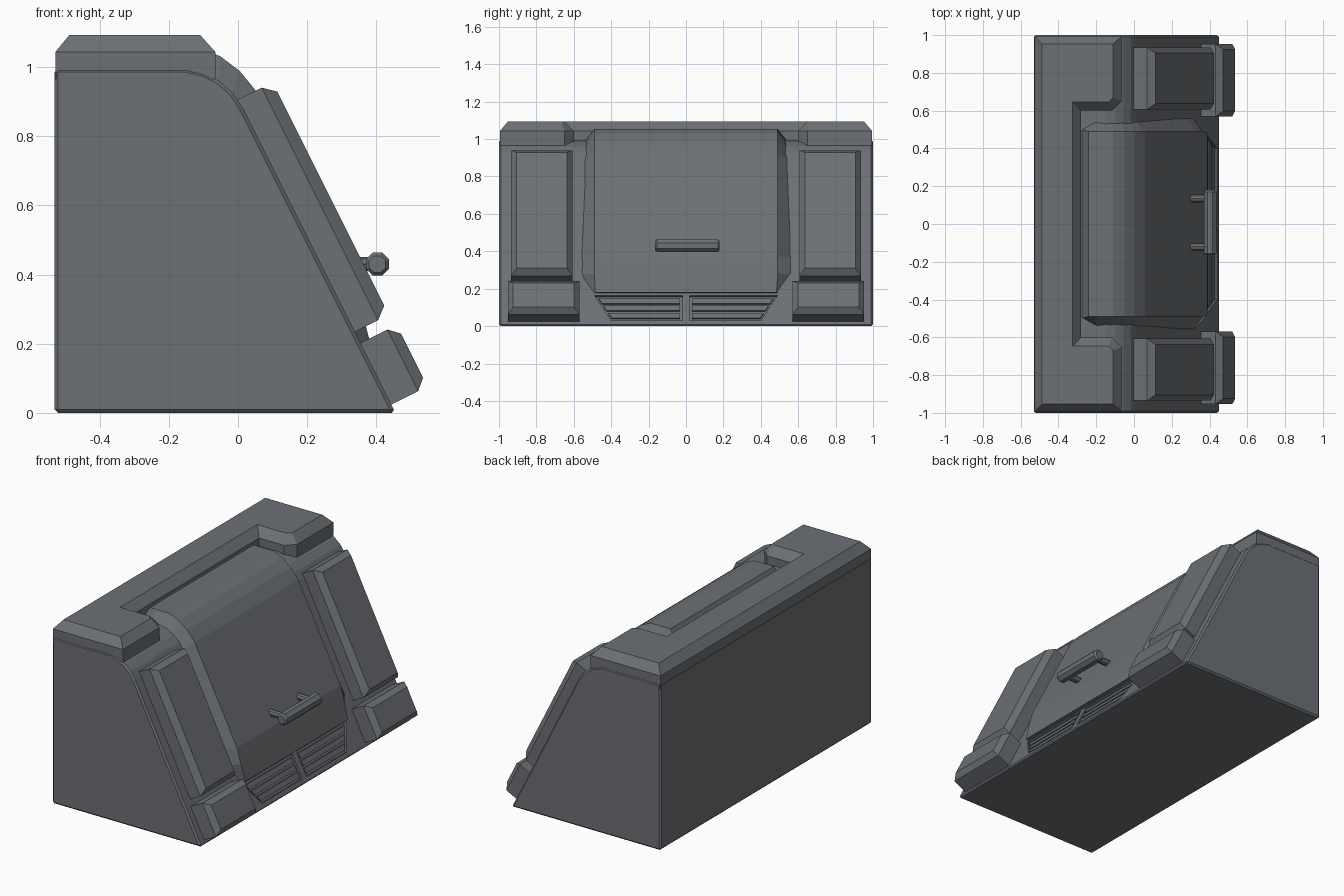
import bpy, bmesh, math
from mathutils import Vector

cube = bpy.data.objects.get("Cube")
if cube:
    bpy.data.objects.remove(cube, do_unlink=True)

grey = bpy.data.materials.new("slate grey")
grey.use_nodes = True
colour = (0.15, 0.163, 0.178, 1)
grey.diffuse_color = colour
grey.node_tree.nodes["Principled BSDF"].inputs["Base Color"].default_value = colour


def loft(name, rings):
    """Join equal-length rings of points with quads and close both ends."""
    bm = bmesh.new()
    loops = [[bm.verts.new(p) for p in ring] for ring in rings]
    for a, b in zip(loops, loops[1:]):
        for i in range(len(a)):
            j = (i + 1) % len(a)
            bm.faces.new((a[i], a[j], b[j], b[i]))
    bm.faces.new(loops[0])
    bm.faces.new(loops[-1])
    bmesh.ops.recalc_face_normals(bm, faces=bm.faces)
    mesh = bpy.data.meshes.new(name)
    bm.to_mesh(mesh)
    bm.free()
    mesh.materials.append(grey)
    obj = bpy.data.objects.new(name, mesh)
    bpy.context.collection.objects.link(obj)
    return obj


# Sloped front frame: s runs up the slope, d points out of it
FOOT = Vector((0.455, 0, 0))
UP = Vector((-0.447, 0, 0.894))
OUT = Vector((0.894, 0, 0.447))


def on_slope(s, y, d):
    return FOOT + UP * s + OUT * d + Vector((0, y, 0))


def slope_prism(name, outline, low, high):
    return loft(name, [[on_slope(s, y, d) for s, y in outline] for d in (low, high)])


def slope_box(name, s0, s1, y0, y1, shoulder, top, inset):
    rings = []
    for d, k in ((-0.01, 0), (shoulder, 0), (top, inset)):
        rings.append([on_slope(s, y, d) for s, y in
                      ((s0 + k, y0 + k), (s1 - k, y0 + k), (s1 - k, y1 - k), (s0 + k, y1 - k))])
    return loft(name, rings)


# Main body: side profile swept across the width
profile = [(-0.53, 0), (0.455, 0), (0.015, 0.88), (-0.015, 0.925), (-0.055, 0.96),
           (-0.1, 0.983), (-0.15, 0.995), (-0.53, 0.995)]
body = loft("body", [[(x, y, z) for x, z in profile] for y in (-1, 1)])
bevel = body.modifiers.new("edge bevel", "BEVEL")
bevel.width = 0.01
bevel.segments = 1
bevel.limit_method = "ANGLE"
bevel.angle_limit = math.radians(40)

# Top cap: U-shaped slab with chamfered rim
half = [(-0.528, 0.995), (-0.065, 0.995), (-0.065, 0.65), (-0.115, 0.6), (-0.28, 0.6)]
half_top = [(-0.487, 0.953), (-0.11, 0.953), (-0.11, 0.668), (-0.133, 0.647), (-0.326, 0.647)]


def u_ring(points, z):
    return [(x, y, z) for x, y in points] + [(x, -y, z) for x, y in reversed(points)]


loft("top_cap", [u_ring(half, 0.965), u_ring(half, 1.043), u_ring(half_top, 1.093)])

# Curved front cover: base x, z, half width, then outer x, z, half width
stations = [(-0.28, 0.985, 0.5, -0.24, 1.055, 0.49),
            (-0.2, 0.985, 0.545, -0.2, 1.055, 0.49),
            (-0.12, 0.97, 0.545, -0.11, 1.055, 0.49),
            (-0.06, 0.945, 0.545, -0.05, 1.03, 0.49),
            (-0.025, 0.91, 0.545, 0.005, 0.988, 0.49),
            (0.0, 0.88, 0.55, 0.057, 0.925, 0.49),
            (0.26, 0.365, 0.57, 0.337, 0.37, 0.49),
            (0.305, 0.28, 0.57, 0.362, 0.28, 0.49),
            (0.36, 0.175, 0.49, 0.388, 0.18, 0.485)]
loft("front_cover", [[(bx, -bw, bz), (ox, -ow, oz), (ox, ow, oz), (bx, bw, bz)]
                     for bx, bz, bw, ox, oz, ow in stations])

# Side panels, lower blocks and grilles, mirrored left to right
for side, word in ((1, "rear"), (-1, "fore")):
    ys = sorted((0.607 * side, 0.935 * side))
    slope_box("long_panel_" + word, 0.262, 1.014, *ys, 0.075, 0.11, 0.03)
    ys = sorted((0.57 * side, 0.953 * side))
    slope_box("lower_block_" + word, 0.027, 0.226, *ys, 0.087, 0.117, 0.028)

    # Recessed trapezoid vent
    def vent(s0, s1, margin=0):
        def edge(s):
            return (0.4 + (s - 0.035) * 0.6 - margin) * side
        near = (0.02 + margin) * side
        return [(s0, near), (s1, near), (s1, edge(s1)), (s0, edge(s0))]

    cutter = slope_prism("vent_cutter_" + word, vent(0.035, 0.183), -0.015, 0.05)
    cutter.hide_render = True
    cutter.hide_viewport = True
    cut = body.modifiers.new("vent " + word, "BOOLEAN")
    cut.operation = "DIFFERENCE"
    cut.solver = "EXACT"
    cut.object = cutter
    for i in range(3):
        s = 0.05 + i * 0.044
        slope_prism(f"vent_slat_{word}_{i + 1}", vent(s, s + 0.03, 0.012), -0.02, -0.003)


# Handle: faceted bar with chamfered ends on two stubs
def octagon(radius, y):
    return [(0.403 + radius * math.cos(a), y, 0.43 + radius * math.sin(a))
            for a in (math.radians(22.5 + 45 * i) for i in range(8))]


loft("handle_bar", [octagon(r, y) for r, y in
                    ((0.026, -0.165), (0.036, -0.155), (0.036, 0.17), (0.026, 0.18))])
for y in (-0.12, 0.135):
    loft("handle_stub", [[(x, y + 0.02 * math.cos(a), 0.43 + 0.02 * math.sin(a))
                          for a in (math.tau * i / 8 for i in range(8))]
                         for x in (0.29, 0.4)])
